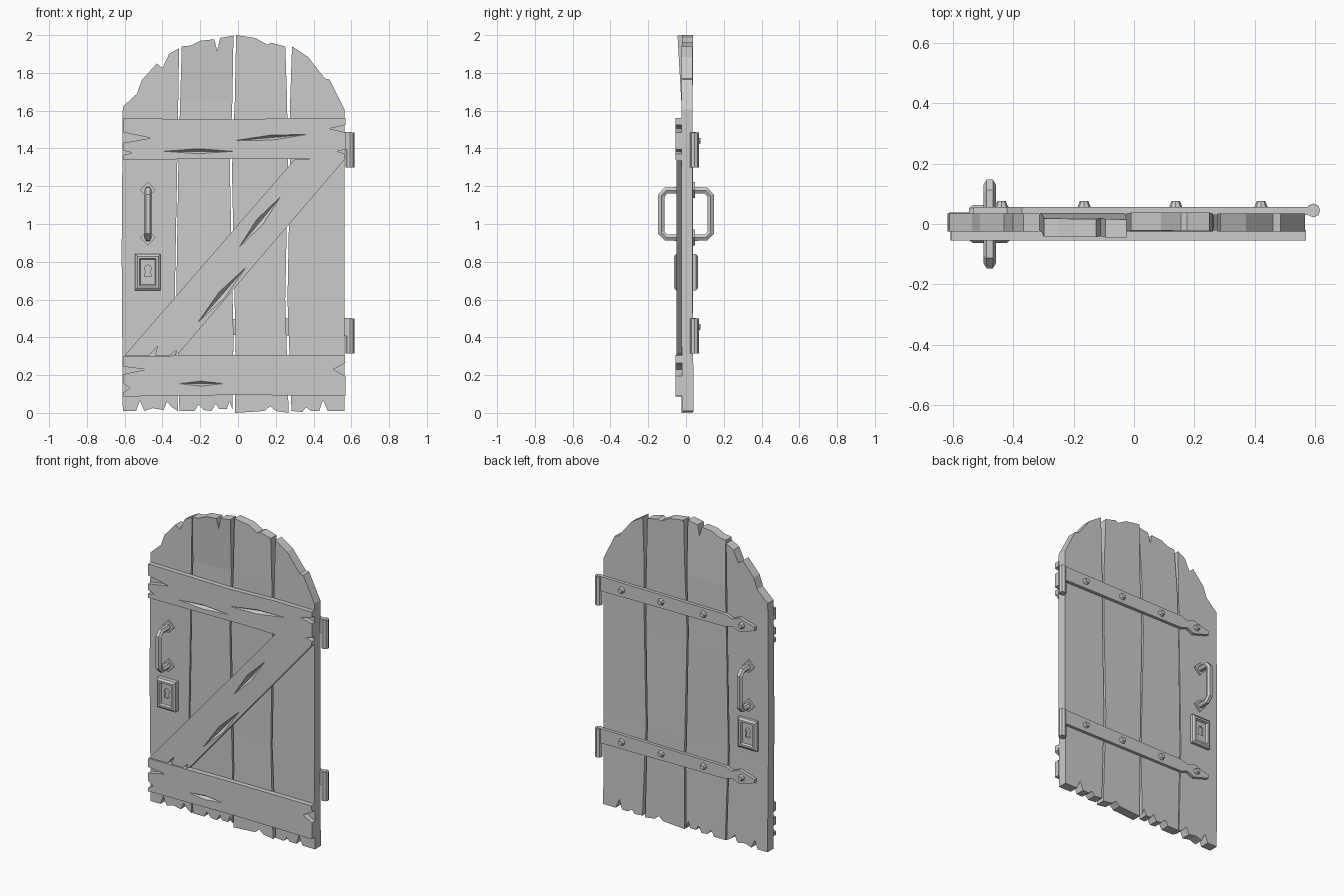
import bpy, bmesh, math
from mathutils import Vector, Matrix

if "Cube" in bpy.data.objects:
    bpy.data.objects.remove(bpy.data.objects["Cube"])


def finish(name, bm):
    bmesh.ops.recalc_face_normals(bm, faces=bm.faces)
    me = bpy.data.meshes.new(name)
    bm.to_mesh(me)
    bm.free()
    ob = bpy.data.objects.new(name, me)
    bpy.context.collection.objects.link(ob)
    return ob


def prism_bm(pts, y0, y1):
    bm = bmesh.new()
    f = bm.faces.new([bm.verts.new((x, y0, z)) for x, z in pts])
    ext = bmesh.ops.extrude_face_region(bm, geom=[f], use_keep_orig=True)
    vs = [g for g in ext['geom'] if isinstance(g, bmesh.types.BMVert)]
    bmesh.ops.translate(bm, verts=vs, vec=(0, y1 - y0, 0))
    return bm


def prism(name, pts, y0, y1):
    return finish(name, prism_bm(pts, y0, y1))


def cut(ob, cutter):
    cutter.hide_render = True
    m = ob.modifiers.new("cut", 'BOOLEAN')
    m.object = cutter
    m.operation = 'DIFFERENCE'
    m.solver = 'EXACT'
    bpy.context.view_layer.objects.active = ob
    bpy.ops.object.modifier_apply(modifier=m.name)
    bpy.data.objects.remove(cutter, do_unlink=True)


def crack(ob, a, b, w, y):
    # long V-shaped diamond groove
    a, b = Vector(a), Vector(b)
    c = (a + b) / 2
    n = (b - a).orthogonal().normalized() * w
    bm = bmesh.new()
    ring = [bm.verts.new((p.x, y - 0.001, p.y)) for p in (a, c + n, b, c - n)]
    tips = [bm.verts.new((c.x, y + d, c.y)) for d in (-0.03, 0.022)]
    for i in range(4):
        for t in tips:
            bm.faces.new((ring[i], ring[(i + 1) % 4], t))
    cut(ob, finish("crack_cutter", bm))


# planks: top outline, right edge, ragged bottom, left edge
planks = [
    [(-.61, 1.62), (-.535, 1.69), (-.51, 1.76), (-.43, 1.85), (-.40, 1.825), (-.365, 1.90), (-.312, 1.93),
     (-.322, 1.3), (-.335, .6), (-.318, .01), (-.35, .03), (-.375, .06), (-.395, .015), (-.45, .025),
     (-.495, .01), (-.52, .065), (-.54, .01), (-.61, .01), (-.616, .85)],
    [(-.298, 1.94), (-.25, 1.945), (-.2, 1.97), (-.125, 1.978), (-.11, 1.915), (-.095, 1.985), (-.024, 1.997),
     (-.03, 1.65), (-.043, 1.29), (-.024, .4), (-.03, .02), (-.045, .06), (-.06, .02), (-.1, .02),
     (-.118, .05), (-.14, .01), (-.18, .015), (-.21, .045), (-.23, .01), (-.31, .01), (-.327, .6), (-.316, 1.3)],
    [(-.01, 2.0), (.09, 1.985), (.155, 1.95), (.175, 1.96), (.25, 1.94), (.26, 1.65), (.264, 1.29),
     (.25, .6), (.268, 0), (.2, .01), (.17, .035), (.14, .01), (-.015, 0), (-.014, .4), (-.032, 1.29), (-.017, 1.65)],
    [(.286, 1.94), (.37, 1.885), (.46, 1.77), (.485, 1.765), (.565, 1.605), (.565, .01), (.475, .01),
     (.45, .07), (.43, .01), (.385, .01), (.36, .03), (.34, .005), (.283, .01), (.262, .6), (.275, 1.29), (.276, 1.65)],
]
levels = [0, .6, 1.2, 1.65, 2]
warps = [(.003, 0, 0, 0, 0), (.006, 0, .002, 0, -.02), (0, .003, 0, 0, .003), (.006, 0, 0, 0, 0)]
for i, (pts, w) in enumerate(zip(planks, warps)):
    bm = prism_bm(pts, -.025, .035)
    bmesh.ops.triangulate(bm, faces=bm.faces[:])
    for z in levels[1:-1]:
        bmesh.ops.bisect_plane(bm, geom=bm.verts[:] + bm.edges[:] + bm.faces[:],
                               plane_co=(0, 0, z), plane_no=(0, 0, 1))
    for v in bm.verts:
        for k in range(4):
            if levels[k] <= v.co.z <= levels[k + 1]:
                t = (v.co.z - levels[k]) / (levels[k + 1] - levels[k])
                v.co.y += w[k] + (w[k + 1] - w[k]) * t
                break
    finish(f"plank_{i + 1}", bm)

# front braces with split ends and cracks
top = prism("top_brace", [(-.605, 1.56), (-.02, 1.552), (.3, 1.562), (.568, 1.56), (.568, 1.525), (.485, 1.505),
                          (.568, 1.485), (.568, 1.395), (.525, 1.385), (.568, 1.37), (.565, 1.34), (.1, 1.347),
                          (-.607, 1.34), (-.607, 1.365), (-.56, 1.376), (-.607, 1.39), (-.607, 1.43),
                          (-.46, 1.455), (-.607, 1.485)], -.055, -.02)
crack(top, (-.4, 1.385), (-.02, 1.385), .014, -.055)
crack(top, (-.03, 1.44), (.38, 1.475), .014, -.055)
low = prism("bottom_brace", [(-.605, .3), (0, .306), (.565, .305), (.568, .265), (.505, .23), (.568, .195),
                             (.568, .09), (0, .095), (-.605, .087), (-.605, .11), (-.57, .13), (-.605, .155),
                             (-.605, .205), (-.49, .23), (-.605, .245)], -.055, -.02)
crack(low, (-.32, .155), (-.07, .155), .014, -.055)
diag = prism("diagonal_brace", [(-.6, .304), (-.47, .304), (-.425, .355), (-.44, .304), (-.36, .304), (-.325, .335),
                                (-.335, .304), (-.31, .32), (.565, 1.342), (.3, 1.342)], -.05, -.02)
crack(diag, (0, .87), (.23, 1.15), .022, -.05)
crack(diag, (-.22, .47), (.05, .78), .022, -.05)

# back strap hinges with barrel and bolts
for n, zc in (("upper", 1.44), ("lower", .455)):
    half = [(.6, .047), (-.32, .04), (-.37, .024), (-.42, .045), (-.53, .012)]
    pts = [(x, zc + h) for x, h in half] + [(x, zc - h) for x, h in reversed(half)]
    prism(n + "_hinge_strap", pts, .03, .056)
    bm = bmesh.new()
    bmesh.ops.create_cone(bm, cap_ends=True, segments=8, radius1=.023, radius2=.023, depth=.185,
                          matrix=Matrix.Translation((.593, .045, zc - .048)))
    finish(n + "_hinge_barrel", bm)
    for i, x in enumerate((.42, .138, -.165, -.438)):
        bm = bmesh.new()
        bmesh.ops.create_cone(bm, cap_ends=True, segments=8, radius1=.024, radius2=.014, depth=.025,
                              matrix=Matrix.Translation((x, .063, zc)) @ Matrix.Rotation(-math.pi / 2, 4, 'X'))
        finish(f"{n}_hinge_bolt_{i + 1}", bm)

# handles and locks on both faces
cx = -.477
for side, s in (("front", -1), ("back", 1)):
    face = -.025 if s < 0 else .035
    cu = bpy.data.curves.new(side + "_handle", 'CURVE')
    cu.dimensions = '3D'
    cu.bevel_depth = .02
    cu.bevel_resolution = 1
    cu.use_fill_caps = True
    path = [(.02, 1.178), (.105, 1.178), (.131, 1.15), (.131, .955), (.105, .928), (.02, .928)]
    sp = cu.splines.new('POLY')
    sp.points.add(len(path) - 1)
    for p, (y, z) in zip(sp.points, path):
        p.co = (cx, s * y, z, 1)
    sp.use_smooth = False
    ob = bpy.data.objects.new(side + "_handle", cu)
    bpy.context.collection.objects.link(ob)
    bpy.ops.object.select_all(action='DESELECT')
    ob.select_set(True)
    bpy.context.view_layer.objects.active = ob
    bpy.ops.object.convert(target='MESH')

    for n, z in (("upper", 1.18), ("lower", .928)):
        r = .042
        prism(f"{side}_{n}_handle_plate", [(cx - r, z), (cx, z + r), (cx + r, z), (cx, z - r)],
              face - s * .005, face + s * .012)

    # bevelled lock case, recessed panel, keyhole
    zc = .745
    bm = prism_bm([(cx - .068, zc - .096), (cx + .068, zc - .096), (cx + .068, zc + .096), (cx - .068, zc + .096)],
                  face - s * .005, s * .053)
    bmesh.ops.recalc_face_normals(bm, faces=bm.faces)
    f = max(bm.faces, key=lambda q: s * q.calc_center_median().y)
    for t, d in ((.012, .01), (.012, 0), (.006, -.014), (.006, 0)):
        bmesh.ops.inset_region(bm, faces=[f], thickness=t, use_even_offset=True)
        bmesh.ops.translate(bm, verts=f.verts, vec=(0, s * d, 0))
    lock = finish(side + "_lock", bm)
    a = [math.radians(-50 + 280 * i / 8) for i in range(9)]
    key = [(cx + .018 * math.cos(t), .765 + .018 * math.sin(t)) for t in a] + [(cx - .018, .722), (cx + .018, .722)]
    cut(lock, prism("keyhole_cutter", key, s * .041, s * .08))
